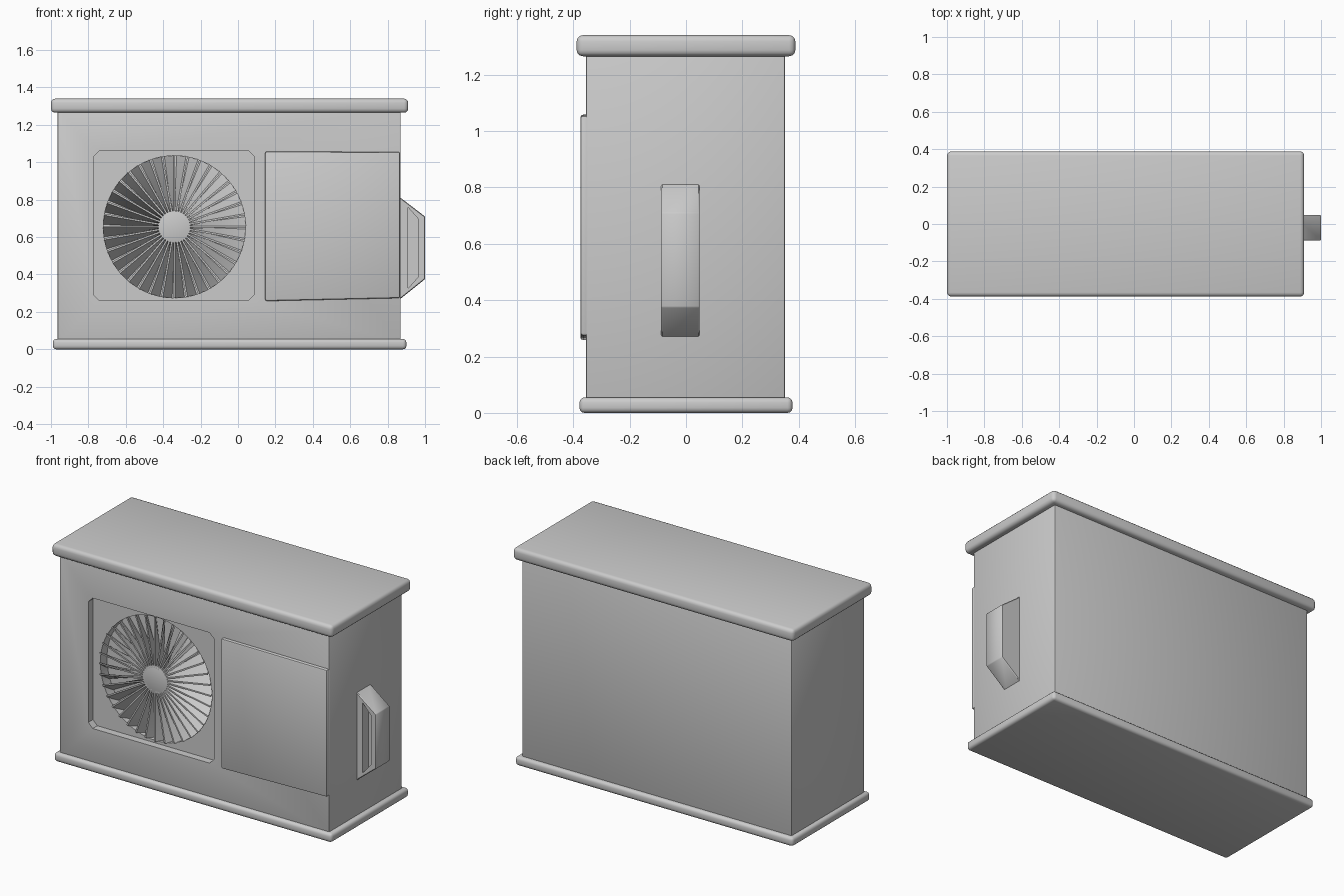
import bpy, bmesh, math

if "Cube" in bpy.data.objects:
    bpy.data.objects.remove(bpy.data.objects["Cube"])

FAN = (-0.34, 0.655)


def finish(name, bm, bevel=0, segs=2):
    bmesh.ops.recalc_face_normals(bm, faces=bm.faces)
    mesh = bpy.data.meshes.new(name)
    bm.to_mesh(mesh)
    bm.free()
    ob = bpy.data.objects.new(name, mesh)
    bpy.context.collection.objects.link(ob)
    if bevel:
        m = ob.modifiers.new("bevel", 'BEVEL')
        m.width, m.segments, m.limit_method = bevel, segs, 'ANGLE'
    return ob


def prism(name, pts, y0, y1, bevel=0, segs=2):
    """Extrude an x-z outline from y0 to y1."""
    bm = bmesh.new()
    f = bm.faces.new([bm.verts.new((x, y0, z)) for x, z in pts])
    new = bmesh.ops.extrude_face_region(bm, geom=[f])["geom"]
    for v in new:
        if isinstance(v, bmesh.types.BMVert):
            v.co.y = y1
    return finish(name, bm, bevel, segs)


def rect(x0, x1, z0, z1):
    return [(x0, z0), (x1, z0), (x1, z1), (x0, z1)]


def circle(r, n):
    return [(FAN[0] + r * math.cos(i * math.tau / n),
             FAN[1] + r * math.sin(i * math.tau / n)) for i in range(n)]


def activate(ob):
    bpy.ops.object.select_all(action='DESELECT')
    ob.select_set(True)
    bpy.context.view_layer.objects.active = ob


def cut(ob, cutter):
    m = ob.modifiers.new("cut", 'BOOLEAN')
    m.operation, m.solver, m.object = 'DIFFERENCE', 'EXACT', cutter
    activate(ob)
    for mod in list(ob.modifiers):
        bpy.ops.object.modifier_apply(modifier=mod.name)
    bpy.data.objects.remove(cutter)


# Cabinet with a chamfered fan recess and a round fan well
body = prism("cabinet", rect(-0.965, 0.87, 0.03, 1.29), -0.355, 0.352, 0.008)
x0, x1, z0, z1, c = -0.77, 0.085, 0.26, 1.062, 0.03
recess = [(x0 + c, z0), (x1 - c, z0), (x1, z0 + c), (x1, z1 - c),
          (x1 - c, z1), (x0 + c, z1), (x0, z1 - c), (x0, z0 + c)]
cut(body, prism("recess_cutter", recess, -0.5, -0.31))
cut(body, prism("well_cutter", circle(0.38, 72), -0.5, -0.245))

# Lid and base tray with rounded rims
lid = prism("lid", rect(-1.0, 0.91, 1.265, 1.34), -0.388, 0.388, 0.022, 3)
base = prism("base_tray", rect(-0.99, 0.90, 0.0, 0.055), -0.378, 0.378, 0.018, 3)

# Service panel
panel = prism("service_panel",
              [(0.145, 0.258), (0.867, 0.274), (0.867, 1.055), (0.145, 1.058)],
              -0.375, -0.34, 0.01)

# Side handle with a pocket in its front
handle = prism("side_handle",
               [(0.85, 0.255), (1.0, 0.375), (1.0, 0.71), (0.85, 0.825)],
               -0.088, 0.048, 0.004, 1)
cut(handle, prism("pocket_cutter",
                  [(0.908, 0.325), (0.966, 0.39), (0.966, 0.695), (0.908, 0.76)],
                  -0.2, -0.03))

# Fan hub and pitched blades
hub = prism("fan_hub", circle(0.086, 48), -0.322, -0.24, 0.004)
bm = bmesh.new()
N = 36
for i in range(N):
    a = i * math.tau / N
    rings = []
    for r in (0.07, 0.225, 0.382):
        lead, sweep, t = a, 0.13, 0.0045 / r
        ring = []
        for ang, y in ((lead - t, -0.322), (lead + t, -0.322),
                       (lead + sweep + t, -0.25), (lead + sweep - t, -0.25)):
            ring.append(bm.verts.new((FAN[0] + r * math.cos(ang), y,
                                      FAN[1] + r * math.sin(ang))))
        rings.append(ring)
    for p, q in zip(rings, rings[1:]):
        for k in range(4):
            bm.faces.new((p[k], p[(k + 1) % 4], q[(k + 1) % 4], q[k]))
    bm.faces.new(rings[0])
    bm.faces.new(rings[-1])
blades = finish("fan_blades", bm)

# Smooth shading with crisp edges
for ob in (body, lid, base, panel, handle, hub, blades):
    activate(ob)
    for mod in list(ob.modifiers):
        bpy.ops.object.modifier_apply(modifier=mod.name)
    bpy.ops.object.shade_smooth_by_angle(angle=math.radians(35))
